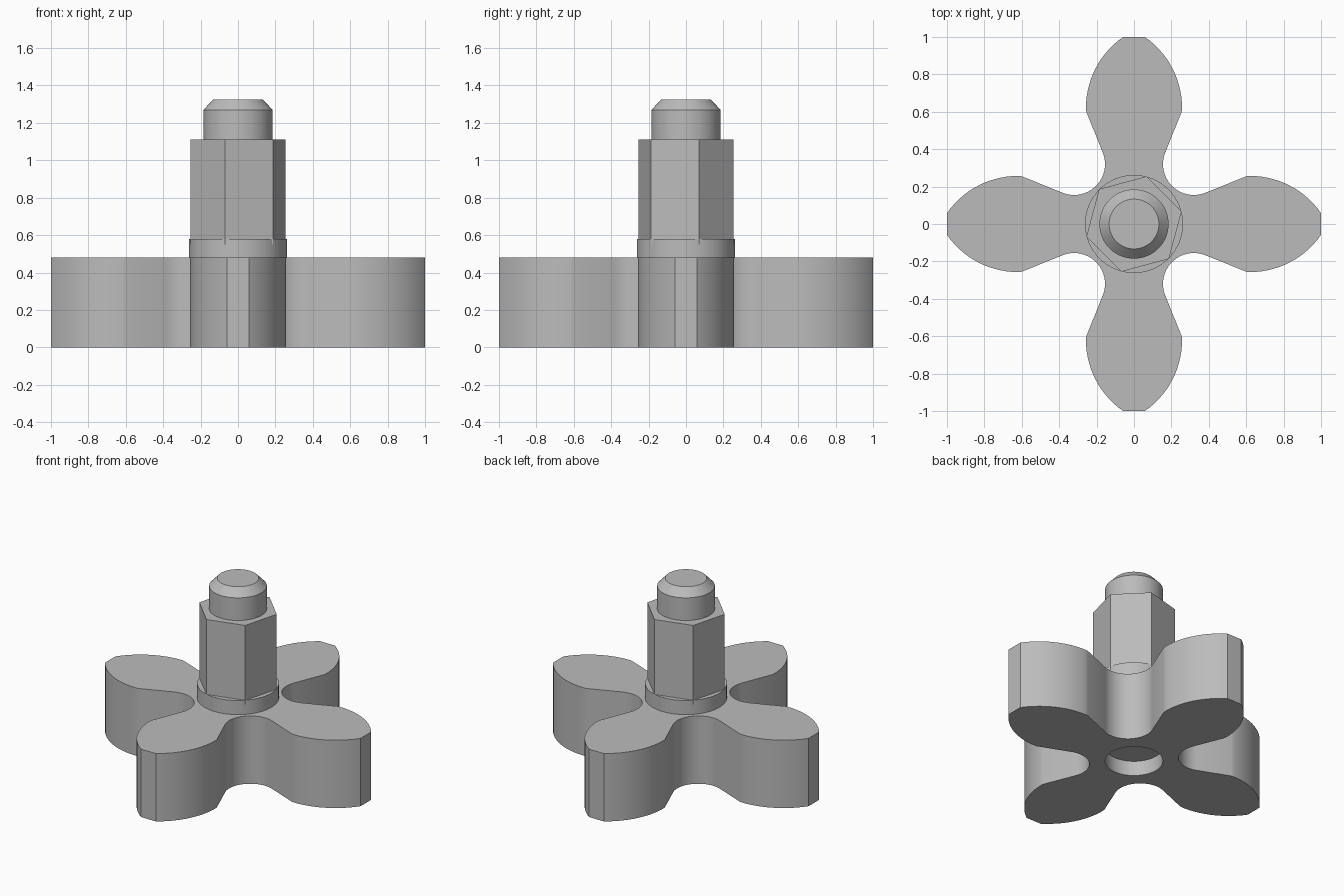
import bpy, bmesh
from math import sin, cos, pi, radians, hypot, atan2

cube = bpy.data.objects.get("Cube")
if cube:
    bpy.data.objects.remove(cube, do_unlink=True)

grey = bpy.data.materials.new("plain grey")
grey.use_nodes = True
colour = (0.50, 0.50, 0.50, 1)
grey.diffuse_color = colour
grey.node_tree.nodes["Principled BSDF"].inputs["Base Color"].default_value = colour


def finish(obj):
    bpy.ops.object.select_all(action="DESELECT")
    obj.select_set(True)
    bpy.context.view_layer.objects.active = obj
    bpy.ops.object.convert(target="MESH")
    bpy.ops.object.shade_smooth_by_angle(angle=radians(20))


def stack(name, rings):
    """Solid skinned through rings of (points, height), capped at both ends."""
    bm = bmesh.new()
    loops = [[bm.verts.new((x, y, z)) for x, y in pts] for pts, z in rings]
    n = len(loops[0])
    bm.faces.new(loops[0][::-1])
    bm.faces.new(loops[-1])
    for low, high in zip(loops, loops[1:]):
        for i in range(n):
            j = (i + 1) % n
            bm.faces.new((low[i], low[j], high[j], high[i]))
    mesh = bpy.data.meshes.new(name)
    bm.to_mesh(mesh)
    bm.free()
    mesh.materials.append(grey)
    obj = bpy.data.objects.new(name, mesh)
    bpy.context.collection.objects.link(obj)
    return obj


def ring(radius, sides=64, turn=0.0):
    return [(radius * cos(turn + 2 * pi * i / sides),
             radius * sin(turn + 2 * pi * i / sides)) for i in range(sides)]


def arc(cx, cy, r, start, end, steps):
    return [(cx + r * cos(start + (end - start) * i / steps),
             cy + r * sin(start + (end - start) * i / steps)) for i in range(steps + 1)]


# Upper edge of one lobe: blunt tip, bulging side, straight neck
tip, tip_half, crown_x, crown_y = 1.0, 0.058, 0.62, 0.257
dx, dy = tip - crown_x, crown_y - tip_half
bulge = hypot(dx, dy) ** 2 / (2 * dy)
tip_angle = atan2(tip_half - crown_y + bulge, dx)
side = arc(crown_x, crown_y - bulge, bulge, tip_angle, pi / 2, 14) + [(0.60, 0.255)]

# Round valley between neighbouring lobes
valley = arc(0.32, 0.32, 0.165, radians(-67.5), radians(-202.5), 20)

# Repeat the lobe and valley around the four sides
lower_side = [(x, -y) for x, y in reversed(side)]
quarter = lower_side + side + valley
outline = []
for k in range(4):
    c, s = round(cos(k * pi / 2)), round(sin(k * pi / 2))
    outline += [(x * c - y * s, x * s + y * c) for x, y in quarter]
base = stack("lobed_base", [(outline, 0), (outline, 0.48)])

# Shallow socket under the base
cutter = stack("socket_cutter", [(ring(0.185), -0.1), (ring(0.185), 0.105)])
cutter.hide_render = True
cutter.hide_set(True)
cut = base.modifiers.new("socket", "BOOLEAN")
cut.operation = "DIFFERENCE"
cut.solver = "EXACT"
cut.object = cutter
finish(base)
bpy.data.objects.remove(cutter, do_unlink=True)

# Collar, hexagonal shaft and chamfered peg
finish(stack("round_collar", [(ring(0.262), 0.47), (ring(0.262), 0.58)]))
hexagon = ring(0.264, 6, radians(15))
finish(stack("hexagonal_shaft", [(hexagon, 0.55), (hexagon, 1.11)]))
finish(stack("chamfered_peg", [(ring(0.185), 1.10), (ring(0.185), 1.27), (ring(0.133), 1.325)]))
